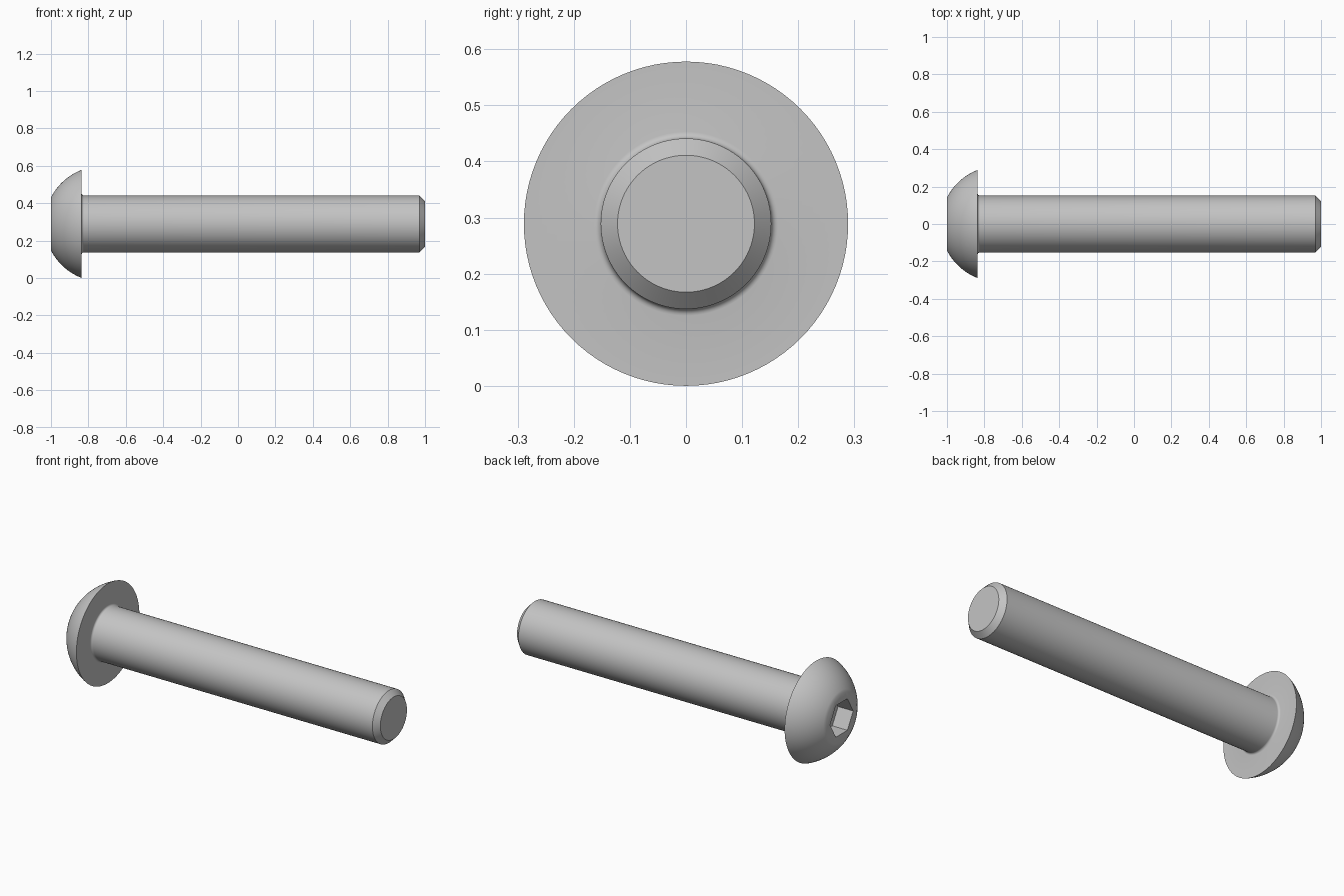
import bpy
import bmesh
from math import atan2, cos, sin, hypot, pi, tau
from mathutils import Vector

cube = bpy.data.objects.get("Cube")
if cube:
    bpy.data.objects.remove(cube, do_unlink=True)

HEAD_R, FLAT_R, SHANK_R, TIP_R = 0.289, 0.142, 0.152, 0.122
SEAT_X, DOME_X = -0.836, -0.725   # underside of the head, centre of the dome arc
FILLET, CHAMFER = 0.012, 0.03
SOCKET_R, SOCKET_DEPTH = 0.106, 0.097


def arc(cx, cr, radius, start, end, steps):
    """Points (x, radius) along a circular arc."""
    angles = [start + (end - start) * i / steps for i in range(steps + 1)]
    return [(cx + radius * cos(a), cr + radius * sin(a)) for a in angles]


def lathe(name, profile, segments=96):
    """Revolve an (x, radius) profile about the x axis and cap both ends."""
    bm = bmesh.new()
    verts = [bm.verts.new((x, 0, r)) for x, r in profile]
    edges = [bm.edges.new(pair) for pair in zip(verts, verts[1:])]
    bmesh.ops.spin(bm, geom=verts + edges, cent=(0, 0, 0), axis=(1, 0, 0),
                   angle=tau, steps=segments)
    bmesh.ops.remove_doubles(bm, verts=bm.verts[:], dist=0.0001)
    bmesh.ops.holes_fill(bm, edges=bm.edges[:], sides=0)
    bmesh.ops.recalc_face_normals(bm, faces=bm.faces[:])
    bmesh.ops.translate(bm, verts=bm.verts[:], vec=Vector((0, 0, HEAD_R)))
    mesh = bpy.data.meshes.new(name)
    bm.to_mesh(mesh)
    bm.free()
    obj = bpy.data.objects.new(name, mesh)
    bpy.context.collection.objects.link(obj)
    return obj


# Domed head, fillet under the head, straight shank and chamfered tip
dome = arc(DOME_X, 0, hypot(-1 - DOME_X, FLAT_R),
           atan2(FLAT_R, -1 - DOME_X), atan2(HEAD_R, SEAT_X - DOME_X), 14)
fillet = arc(SEAT_X + FILLET, SHANK_R + FILLET, FILLET, pi, 1.5 * pi, 5)
tip = [(1 - CHAMFER, SHANK_R), (1, TIP_R)]
bolt = lathe("button_head_bolt", dome + fillet + tip)

# Hexagonal drive socket cut into the flat of the head
bpy.ops.mesh.primitive_cylinder_add(
    vertices=6, radius=SOCKET_R, depth=2 * SOCKET_DEPTH,
    location=(-1, 0, HEAD_R), rotation=(0, pi / 2, 0))
cutter = bpy.context.object
cutter.name = "socket_cutter"
cutter.hide_render = True

bpy.ops.object.select_all(action="DESELECT")
bpy.context.view_layer.objects.active = bolt
bolt.select_set(True)
cut = bolt.modifiers.new("hex_socket", "BOOLEAN")
cut.operation = "DIFFERENCE"
cut.solver = "EXACT"
cut.object = cutter
bpy.ops.object.modifier_apply(modifier=cut.name)
bpy.data.objects.remove(cutter, do_unlink=True)

# Plain grey metal
grey = bpy.data.materials.new("grey_metal")
grey.use_nodes = True
colour = (0.55, 0.55, 0.55, 1)
grey.diffuse_color = colour
grey.node_tree.nodes["Principled BSDF"].inputs["Base Color"].default_value = colour
bolt.data.materials.clear()
bolt.data.materials.append(grey)
for face in bolt.data.polygons:
    face.material_index = 0

bpy.ops.object.shade_smooth_by_angle(angle=pi / 6)
